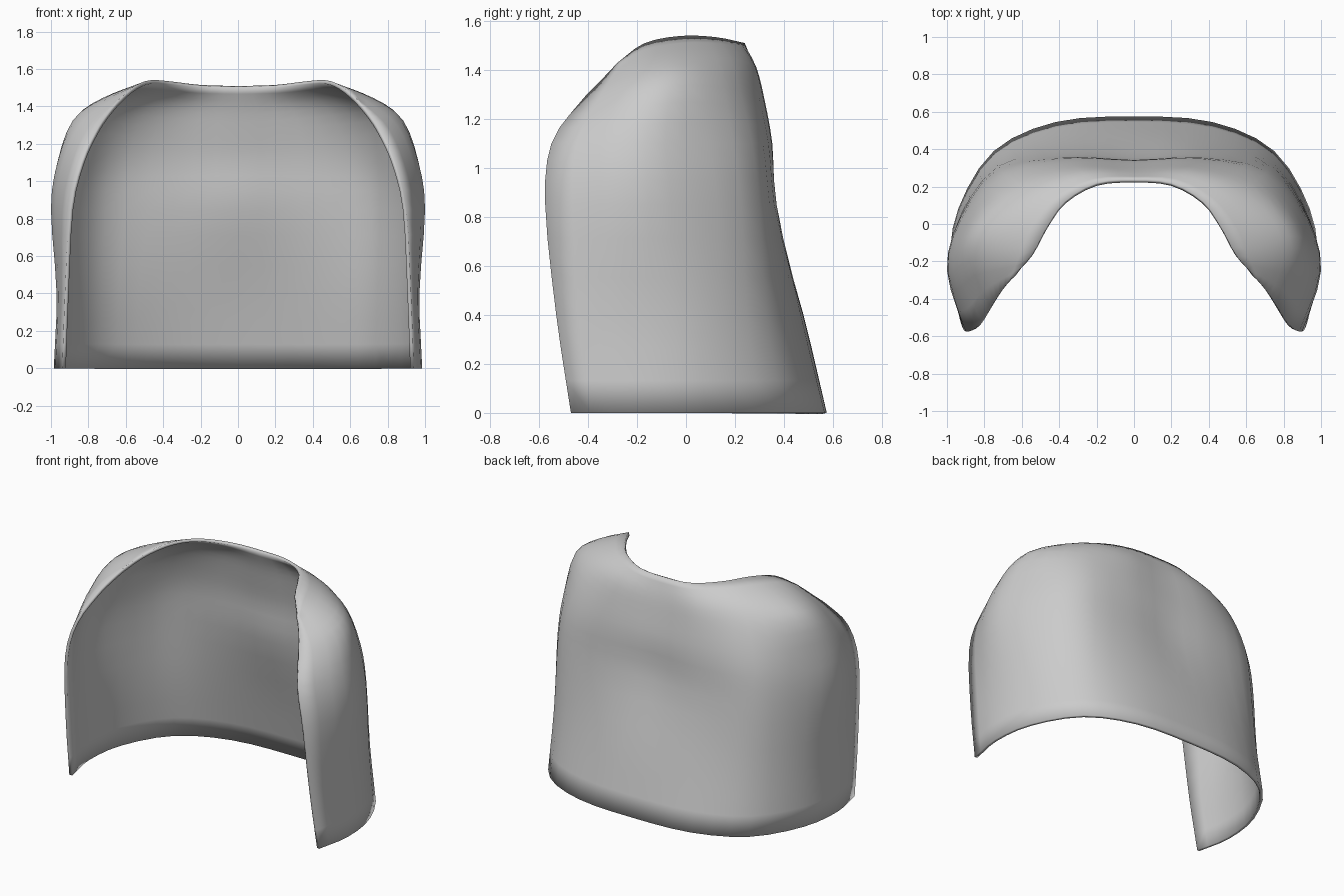
import bpy, bmesh
from mathutils import Vector

if "Cube" in bpy.data.objects:
    bpy.data.objects.remove(bpy.data.objects["Cube"])

# Half cross-sections of the shell, bottom to top: centre back -> front edge
ROWS = [
    [(0, .575, 0), (.42, .545, 0), (.75, .39, 0), (.94, .08, 0), (.985, -.22, 0), (.94, -.47, 0)],
    [(0, .48, .4), (.42, .45, .4), (.74, .33, .4), (.93, .05, .4), (.97, -.25, .4), (.925, -.53, .4)],
    [(0, .355, .85), (.35, .37, .85), (.72, .30, .85), (.93, .03, .85), (1, -.25, .85), (.90, -.575, .85)],
    [(0, .34, 1.1), (.35, .35, 1.1), (.70, .27, 1.1), (.91, 0, 1.1), (.965, -.25, 1.1), (.84, -.55, 1.1)],
    [(0, .31, 1.27), (.33, .315, 1.29), (.63, .22, 1.32), (.84, 0, 1.34), (.88, -.2, 1.31), (.765, -.44, 1.26)],
    [(0, .28, 1.4), (.28, .28, 1.42), (.52, .18, 1.45), (.70, -.01, 1.45), (.74, -.19, 1.42), (.71, -.36, 1.345)],
    [(0, .24, 1.51), (.2, .22, 1.515), (.37, .12, 1.535), (.47, -.02, 1.54), (.55, -.17, 1.51), (.645, -.28, 1.43)],
]
STEPS = 3


def smooth_path(pts, steps):
    """Catmull-Rom curve through the points."""
    p = [pts[0] * 2 - pts[1]] + pts + [pts[-1] * 2 - pts[-2]]
    out = []
    for i in range(1, len(p) - 2):
        a, b, c, d = p[i - 1:i + 3]
        for k in range(steps):
            t = k / steps
            out.append(.5 * (2 * b + (c - a) * t + (2 * a - 5 * b + 4 * c - d) * t * t
                             + (3 * b - a - 3 * c + d) * t ** 3))
    return out + [pts[-1].copy()]


# Mirror each section into a full U, then smooth along and across
rows = []
for half in ROWS:
    right = [Vector(q) for q in half]
    left = [Vector((-q.x, q.y, q.z)) for q in reversed(right[1:])]
    rows.append(smooth_path(left + right, STEPS))
cols = [smooth_path(list(c), STEPS) for c in zip(*rows)]

# Curved shell surface
bm = bmesh.new()
grid = [[bm.verts.new(p) for p in c] for c in cols]
for a, b in zip(grid, grid[1:]):
    for j in range(len(a) - 1):
        bm.faces.new((a[j], a[j + 1], b[j + 1], b[j]))
bm.normal_update()
# make the outside face away from the body
mid = min(bm.faces, key=lambda f: (f.calc_center_median() - Vector((0, .4, .6))).length)
if mid.normal.y < 0:
    bmesh.ops.reverse_faces(bm, faces=bm.faces[:])
for f in bm.faces:
    f.smooth = True
mesh = bpy.data.meshes.new("curved_shell")
bm.to_mesh(mesh)
bm.free()
shell = bpy.data.objects.new("curved_shell", mesh)
bpy.context.collection.objects.link(shell)

# Thin wall, thickened inwards
wall = shell.modifiers.new("wall", 'SOLIDIFY')
wall.thickness = .02
wall.offset = -1
